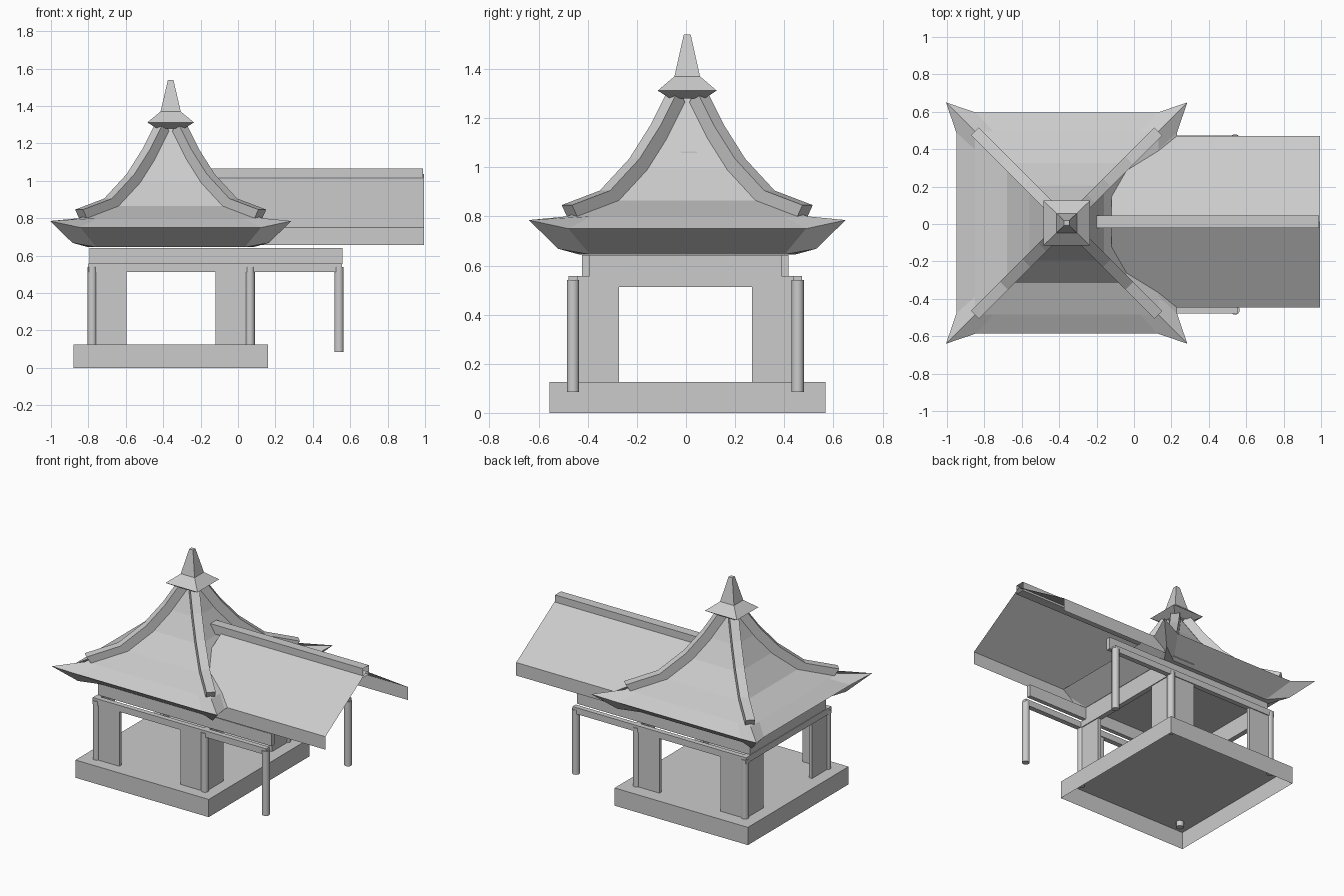
import bpy
import bmesh
from mathutils import Vector

if "Cube" in bpy.data.objects:
    bpy.data.objects.remove(bpy.data.objects["Cube"], do_unlink=True)

CX, CY = -0.36, 0.005          # centre of the pavilion
POST_X = (-0.78, 0.065)
POST_Y = (-0.46, 0.455)
PORCH_X = 0.54


def finish(name, bm, recalc=True):
    if recalc:
        bmesh.ops.recalc_face_normals(bm, faces=bm.faces)
    mesh = bpy.data.meshes.new(name)
    bm.to_mesh(mesh)
    bm.free()
    obj = bpy.data.objects.new(name, mesh)
    bpy.context.collection.objects.link(obj)
    return obj


def loft(name, rings, closed=True, cap_start=True, cap_end=True):
    """Skin a row of equal-length point rings."""
    bm = bmesh.new()
    rows = [[bm.verts.new(p) for p in ring] for ring in rings]
    n = len(rows[0])
    for a, b in zip(rows, rows[1:]):
        for i in range(n if closed else n - 1):
            j = (i + 1) % n
            bm.faces.new((a[i], a[j], b[j], b[i]))
    if closed and cap_start:
        bm.faces.new(rows[0][::-1])
    if closed and cap_end:
        bm.faces.new(rows[-1])
    return finish(name, bm)


def rect(cx, cy, hx, hy, z):
    return [(cx + sx * hx, cy + sy * hy, z)
            for sx, sy in ((-1, -1), (1, -1), (1, 1), (-1, 1))]


def box(name, x, y, z, open_bottom=False):
    cx, cy = sum(x) / 2, sum(y) / 2
    hx, hy = abs(x[1] - x[0]) / 2, abs(y[1] - y[0]) / 2
    return loft(name, [rect(cx, cy, hx, hy, h) for h in z],
                cap_start=not open_bottom)


def post(name, x, y):
    bpy.ops.mesh.primitive_cylinder_add(vertices=16, radius=0.025, depth=0.455,
                                        location=(x, y, 0.3125))
    obj = bpy.context.object
    obj.name = name
    bpy.ops.object.shade_smooth_by_angle()


# Plinth, hollow underneath
box("plinth", (-0.88, 0.16), (-0.555, 0.567), (0, 0.125), open_bottom=True)

# Posts and L-shaped corner walls
for y, side in zip(POST_Y, ("front", "back")):
    sy = 1 if side == "front" else -1
    for x, end in zip(POST_X, ("right", "left")):
        sx = 1 if end == "right" else -1
        post(f"{side}_{end}_post", x, y)
        box(f"{side}_{end}_wall", (x, x + sx * 0.185),
            (y + 0.012, y - 0.012), (0.125, 0.515))
        box(f"{side}_{end}_return_wall", (x + 0.012, x - 0.012),
            (y, y + sy * 0.187), (0.125, 0.515))
    post(f"{side}_porch_post", PORCH_X, y)

    # Long beams run on to the porch
    box(f"{side}_lower_beam", (-0.80, 0.555), (y - 0.018, y + 0.018),
        (0.513, 0.558))
    box(f"{side}_upper_beam", (-0.794, 0.559),
        (y + sy * 0.037, y + sy * 0.067), (0.556, 0.642))

# Cross beams
for x, end in zip(POST_X, ("right", "left")):
    box(f"{end}_lower_cross_beam", (x - 0.018, x + 0.018), (-0.478, 0.471),
        (0.513, 0.558))
    box(f"{end}_upper_cross_beam", (x - 0.014, x + 0.016), (-0.424, 0.418),
        (0.556, 0.642))


def roof_ring(edge, z, corner=None, corner_z=None, straight=0.8):
    """Square ring whose corners may flare out and up."""
    c = edge if corner is None else corner
    cz = z if corner_z is None else corner_z
    s = edge * straight
    quarter = [(-c, -c, cz), (-s, -edge, z), (s, -edge, z)]
    ring = []
    for turn in range(4):
        for x, y, h in quarter:
            for _ in range(turn):
                x, y = -y, x
            ring.append((CX + x, CY + y, h))
    return ring


# Main roof: closed soffit, flared eave, curved slope
slope = [(0.49, 0.80), (0.32, 0.865), (0.20, 0.995), (0.115, 1.13), (0.04, 1.28)]
loft("main_roof",
     [roof_ring(0.44, 0.645, 0.525, 0.668, 0.9),
      roof_ring(0.59, 0.75, 0.645, 0.785, 0.82)]
     + [roof_ring(h, z) for h, z in slope])

# Hip ridges on the four diagonals
hip = [(0.475, 0.806)] + slope[1:]
for sx, end in ((-1, "right"), (1, "left")):
    for sy, side in ((-1, "front"), (1, "back")):
        sections = []
        for h, z in hip:
            across = Vector((sx, -sy, 0)) * 0.021
            low = Vector((CX + sx * (h - 0.01), CY + sy * (h - 0.01), z - 0.015))
            top = Vector((CX + sx * (h + 0.015), CY + sy * (h + 0.015), z + 0.04))
            sections.append([low - across, low + across,
                             top + across, top - across])
        loft(f"{side}_{end}_hip_ridge", sections)

# Finial
finial = [(0.07, 1.28), (0.12, 1.312), (0.052, 1.37), (0.014, 1.54)]
loft("finial", [rect(CX, CY, h * 1.04, h, z) for h, z in finial])

# Porch roof: thin sheet with a drop at each eave
RY = 0.012
section = [(-0.459, 0.658), (-0.459, 0.75), (0, 1.035), (0.459, 0.75), (0.459, 0.658)]
loft("porch_roof", [[(x, RY + y, z) for y, z in section] for x in (-0.12, 0.995)],
     closed=False)

# Ridge cap, open at its outer end
loft("porch_ridge_cap",
     [[(x, RY + y, z) for y, z in
       ((-0.033, 1.0), (-0.033, 1.065), (0.033, 1.065), (0.033, 1.0))]
      for x in (-0.2, 0.99)], cap_end=False)
